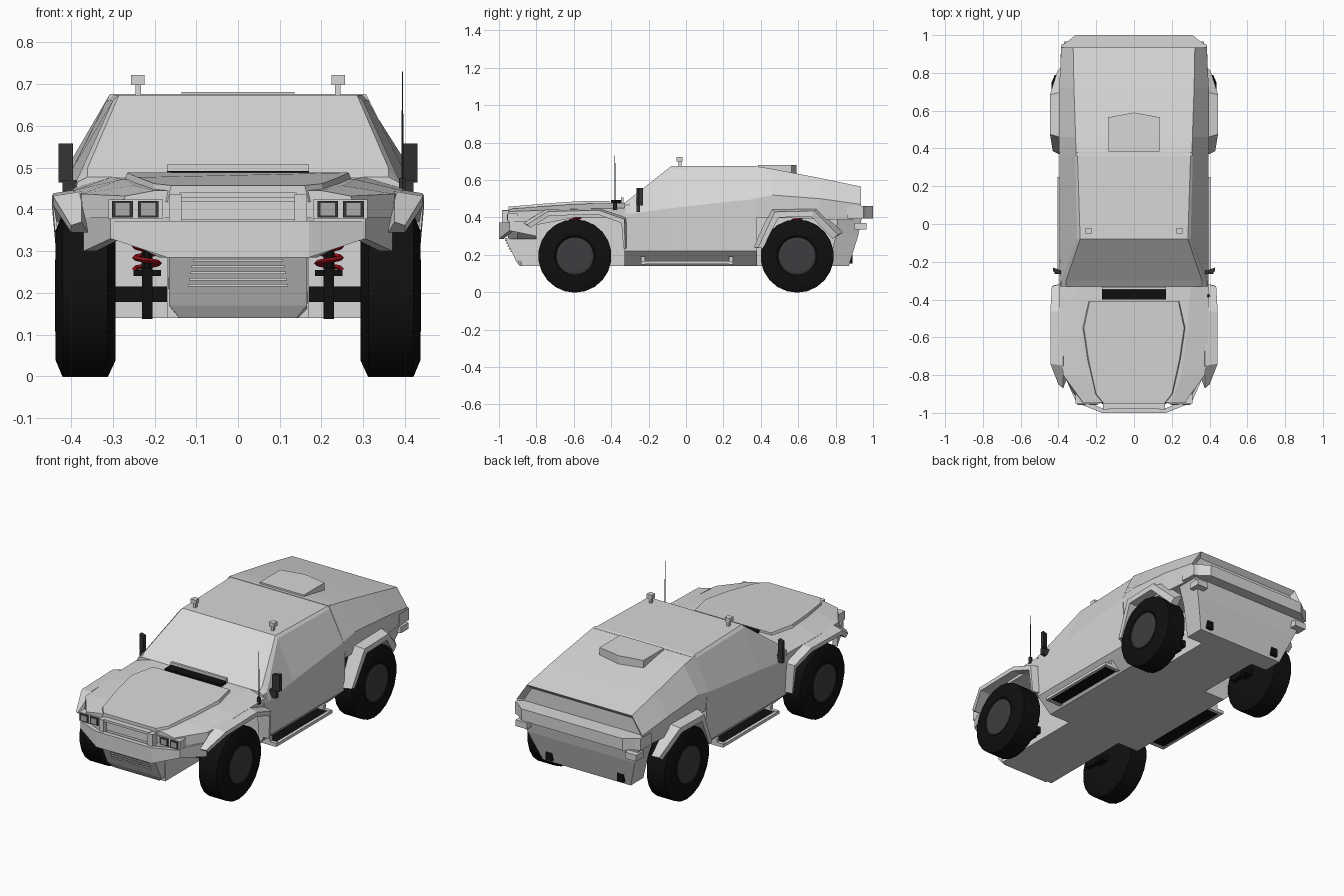
import bpy, bmesh, math
from mathutils import Vector

if "Cube" in bpy.data.objects:
    bpy.data.objects.remove(bpy.data.objects["Cube"])


def material(name, r, g, b):
    m = bpy.data.materials.new(name)
    m.diffuse_color = (r, g, b, 1)
    m.use_nodes = True
    m.node_tree.nodes["Principled BSDF"].inputs["Base Color"].default_value = m.diffuse_color
    return m


BODY = material("body_grey", .68, .68, .68)
TYRE = material("tyre_black", .005, .005, .005)
HUB = material("hub_grey", .05, .045, .05)
TRIM = material("dark_trim", .035, .035, .035)
RED = material("spring_red", .3, .005, .01)
LAMP = material("lamp_grey", .4, .4, .4)


def finish(name, bm, mat, mirror=False, smooth=False):
    bmesh.ops.recalc_face_normals(bm, faces=bm.faces)
    me = bpy.data.meshes.new(name)
    bm.to_mesh(me)
    bm.free()
    me.materials.append(mat)
    ob = bpy.data.objects.new(name, me)
    bpy.context.collection.objects.link(ob)
    if smooth:
        for p in me.polygons:
            p.use_smooth = True
        bpy.context.view_layer.objects.active = ob
        ob.select_set(True)
        bpy.ops.object.shade_smooth_by_angle(angle=math.radians(35))
        ob.select_set(False)
    if mirror:
        ob.modifiers.new("Mirror", 'MIRROR')
    return ob


def loft(name, rings, mat, mirror=False, smooth=False, inset=None):
    """Skin closed rings of equal length and cap both ends."""
    bm = bmesh.new()
    vs = [[bm.verts.new(p) for p in r] for r in rings]
    n = len(rings[0])
    for a, b in zip(vs, vs[1:]):
        for i in range(n):
            j = (i + 1) % n
            bm.faces.new((a[i], a[j], b[j], b[i]))
    bm.faces.new(vs[0])
    end = bm.faces.new(vs[-1])
    if inset:
        bmesh.ops.recalc_face_normals(bm, faces=bm.faces)
        bmesh.ops.inset_region(bm, faces=[end], thickness=inset[0], depth=inset[1])
    return finish(name, bm, mat, mirror, smooth)


def section(y, *pts):
    """Symmetric cross-section at y from right-hand (x, z) points."""
    return [(x, y, z) for x, z in pts] + [(-x, y, z) for x, z in reversed(pts)]


def box(name, x, y, z, mat, mirror=False):
    rings = [[(x[0], y[0], k), (x[1], y[0], k), (x[1], y[1], k), (x[0], y[1], k)] for k in z]
    return loft(name, rings, mat, mirror)


def disc(axis, c, r, n):
    """Ring of n points about the x or z axis."""
    out = []
    for i in range(n):
        a = 2 * math.pi * (i + .5) / n
        u, v = r * math.cos(a), r * math.sin(a)
        out.append((c[0], c[1] + u, c[2] + v) if axis == 'x' else (c[0] + u, c[1] + v, c[2]))
    return out


def plan(z, pts):
    """Symmetric outline at height z from right-hand (x, y) points."""
    return [(x, y, z) for x, y in pts] + [(-x, y, z) for x, y in reversed(pts)]


# Main shell
loft("cabin", [
    section(-.33, (.30, .14), (.385, .22), (.395, .42), (.385, .465), (.36, .478)),
    section(-.30, (.30, .14), (.385, .22), (.395, .42), (.387, .468), (.36, .50)),
    section(-.08, (.30, .14), (.385, .22), (.395, .45), (.300, .660), (.285, .674)),
    section(.38, (.30, .14), (.385, .22), (.395, .50), (.312, .662), (.30, .674))], BODY)
loft("rear_shell", [
    section(.36, (.385, .40), (.395, .50), (.307, .676)),
    section(.46, (.39, .40), (.398, .52), (.309, .66)),
    section(.72, (.39, .39), (.396, .50), (.318, .61)),
    section(.935, (.37, .39), (.385, .47), (.322, .565))], BODY, inset=(.028, -.025))
loft("hood", [
    section(-.32, (.39, .40), (.395, .45), (.30, .478)),
    section(-.59, (.39, .40), (.395, .445), (.28, .472)),
    section(-.80, (.37, .36), (.375, .437), (.25, .457)),
    section(-.945, (.29, .35), (.27, .432), (.20, .445))], BODY)

# Raised bonnet panel, sloping to the nose
outline = [(.235, -.41), (.265, -.55), (.24, -.72), (.20, -.90), (.16, -.95)]
slope = lambda y: .488 - max(0, -.59 - y) * .085
loft("hood_panel", [
    [(x * 1.06, y, slope(y) - .04) for x, y, _ in plan(0, outline)],
    [(x, y, slope(y)) for x, y, _ in plan(0, outline)]], BODY)
box("hood_vent", (-.17, .17), (-.40, -.345), (.47, .492), TYRE)
box("hood_vent_frame", (-.17, .17), (-.347, -.333), (.47, .507), BODY)

# Underbody
box("chassis", (-.17, .17), (-.88, .85), (.14, .41), BODY)
loft("lower_tail", [plan(z, [(x, y0), (x, y1)]) for z, x, y0, y1 in
                    [(.14, .27, .76, .87), (.30, .33, .80, .92), (.40, .37, .81, .94)]], BODY)
loft("rear_bumper", [plan(z, [(.39, .86), (.385, .95), (.36, .96), (.31, 1.0)])
                     for z in (.395, .46)], BODY)
box("rear_step", (.30, .37), (.90, .965), (.335, .37), BODY, True)
box("tow_hook", (.20, .24), (.82, .89), (.155, .20), TYRE, True)

# Nose and bumper
loft("nose", [plan(z, [(x, -.80), (x, -.90), (.16, y)]) for z, x, y in
              [(.285, .19, -.95), (.33, .28, -.955), (.38, .30, -.955)]], BODY)
bumper = lambda x, y, z0, z1: [(x, y, z0), (x, y, z1), (x, y + .025, z1), (x, y + .025, z0)]
loft("front_bumper", [bumper(-.305, -.945, .33, .372), bumper(-.17, -1.0, .285, .372),
                      bumper(.17, -1.0, .285, .372), bumper(.305, -.945, .33, .372)], BODY)
loft("bumper_side", [[(.305, -.945, a), (.305, -.945, b), (.28, -.945, b), (.28, -.945, a)]
                     if i == 0 else
                     [(.37, -.80, a), (.37, -.80, b), (.34, -.80, b), (.34, -.80, a)]
                     for i, (a, b) in enumerate([(.33, .38), (.30, .38)])], BODY, True)
loft("skid_plate", [plan(.14, [(.165, -.80), (.14, -.89)]), plan(.17, [(.168, -.8), (.165, -.91)]),
                    plan(.29, [(.168, -.80), (.165, -.968)])], BODY)
for i in range(5):
    z = .215 + i * .015
    y = -.91 - (z - .17) * .48
    box("grille_slat", (-.12 + i * .003, .12 - i * .003), (y - .008, y + .02), (z, z + .006), BODY)
box("winch_plate", (-.085, .085), (-1.0, -.97), (.292, .308), BODY)

# Push bar and headlights
box("push_bar_post", (.135, .165), (-.985, -.93), (.36, .437), BODY, True)
box("push_bar_top", (-.14, .14), (-.98, -.95), (.427, .44), BODY)
box("push_bar_panel", (-.135, .135), (-.962, -.93), (.375, .42), BODY)
box("headlight_frame", (.18, .31), (-.951, -.90), (.377, .424), BODY, True)
for x in (.19, .252):
    box("headlight_bezel", (x, x + .05), (-.955, -.948), (.38, .42), TRIM, True)
    box("headlight_lamp", (x + .008, x + .042), (-.958, -.953), (.385, .415), LAMP, True)


# Wheel-arch flares: four-cornered ring swept along the arch
def flare(name, stations, xo):
    loft(name, [[(.375, oy, oz), (x, (oy + iy) / 2, (oz * 2 + iz) / 3), (x, iy, iz), (.36, iy, iz)]
                for (oy, oz, iy, iz), x in zip(stations, xo)], BODY, True)


flare("rear_flare", [(.36, .24, .41, .235), (.455, .445, .495, .40), (.70, .45, .67, .405),
                     (.84, .32, .785, .285)], (.43, .445, .445, .405))
flare("front_flare", [(-.315, .235, -.335, .235), (-.315, .40, -.345, .37), (-.46, .45, -.47, .415),
                      (-.75, .443, -.73, .41), (-.87, .37, -.83, .345)],
      (.425, .435, .443, .443, .40))

# Wheels, axles and springs
for label, y in (("front", -.594), ("rear", .594)):
    zc = .194
    tyre = [(.293, .11), (.293, .155), (.312, .196), (.42, .196), (.437, .155), (.437, .11), (.43, .10)]
    loft(label + "_tyre", [disc('x', (x, y, zc), r, 22) for x, r in tyre], TYRE, True, True)
    loft(label + "_hub", [disc('x', (x, y, zc), r, 22) for x, r in
                          [(.42, .10), (.435, .10), (.438, .085)]], HUB, True)
    box(label + "_axle", (-.30, .30), (y - .03, y + .03), (.178, .215), TYRE)
    box(label + "_knuckle", (.205, .23), (y - .04, y + .04), (.138, .26), TYRE, True)
    box(label + "_spring_seat", (.185, .25), (y - .035, y + .035), (.24, .255), TYRE, True)
    loft(label + "_shock", [disc('z', (.218, y, z), .014, 8) for z in (.24, .42)], TYRE, True)
    coil = []
    for i in range(73):
        a = i * math.pi / 6
        c = Vector((.218, y, .258 + i * .0022))
        d = Vector((math.cos(a), math.sin(a), 0))
        coil.append([c + d * (.03 + .006 * math.cos(t)) + Vector((0, 0, .006 * math.sin(t)))
                     for t in (0, math.pi / 2, math.pi, math.pi * 1.5)])
    loft(label + "_spring", coil, RED, True)

# Side steps
box("step_rail", (.39, .405), (-.24, .25), (.15, .166), BODY, True)
box("step_tread", (.31, .39), (-.22, .23), (.152, .163), TYRE, True)
for y in (-.24, .23):
    box("step_bracket", (.30, .40), (y, y + .02), (.148, .168), BODY, True)
    box("step_hanger", (.33, .365), (y, y + .02), (.16, .19), BODY, True)

# Roof hatch, beacons, mirrors and aerial
hatch = [(.135, .385), (.135, .565), (.0005, .59)]
loft("roof_hatch", [plan(.63, hatch), plan(.681, hatch)], BODY)
box("beacon_post", (.232, .246), (-.04, -.025), (.665, .70), BODY, True)
box("beacon", (.224, .256), (-.05, -.02), (.698, .722), BODY, True)
loft("mirror", [[(.395, -.265, z), (.43, -.25, z), (.43, -.23, z), (.395, -.242, z)]
                for z in (.465, .558)], TRIM, True)
box("mirror_arm", (.375, .42), (-.265, -.245), (.43, .47), TRIM, True)
loft("aerial", [disc('z', (.394, -.38, z), r, 6) for z, r in
                [(.44, .01), (.475, .01), (.476, .003), (.73, .0015)]], TRIM)
